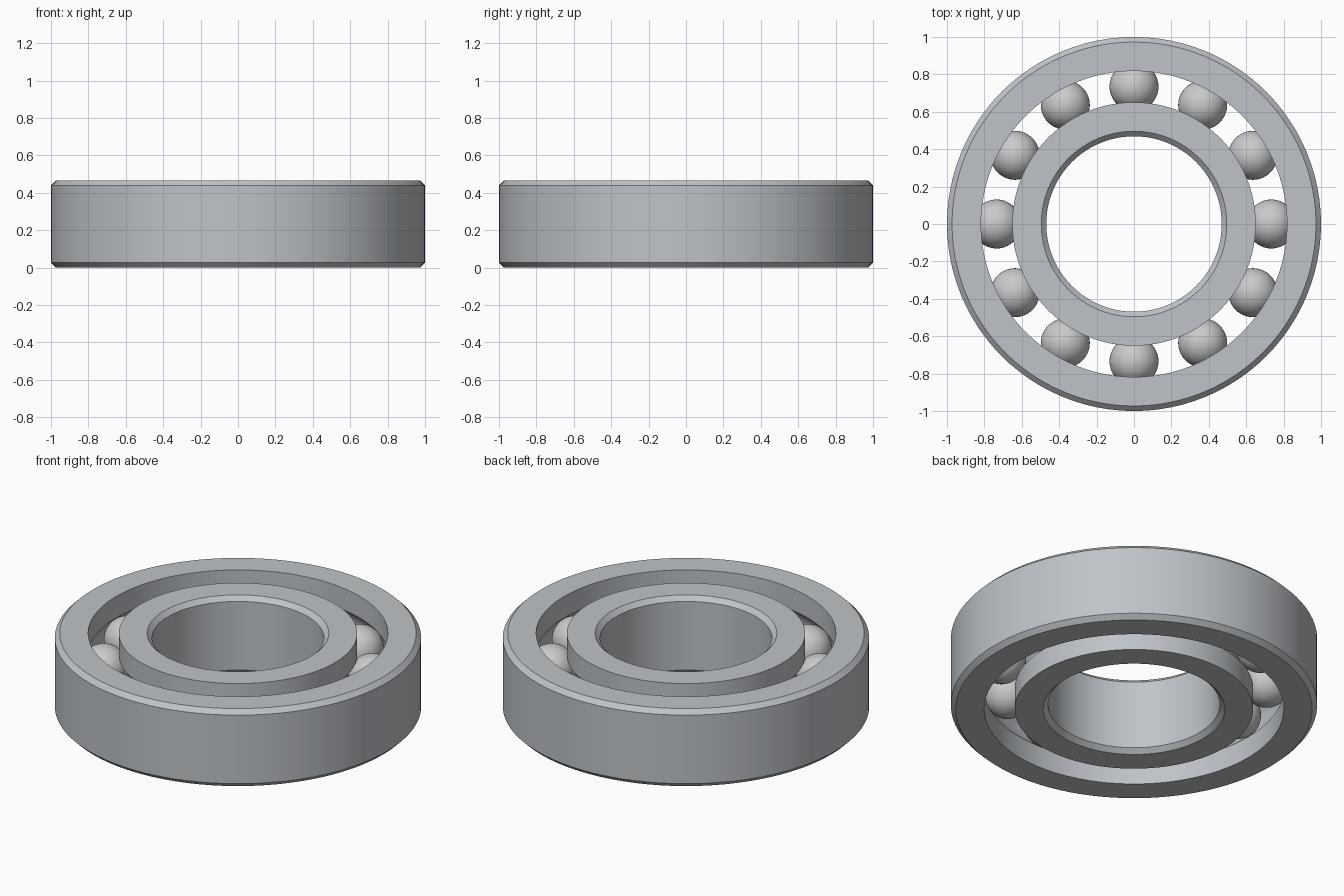
import bpy
import bmesh
from math import sin, cos, pi, sqrt, atan2, radians

old = bpy.data.objects.get("Cube")
if old:
    bpy.data.objects.remove(old)

HEIGHT = 0.467
MID = HEIGHT / 2
CHAMFER = 0.027
OUTER, BORE = 1.0, 0.469          # outside and bore radii
LAND_OUT, LAND_IN = 0.818, 0.651  # shoulders either side of the balls
PITCH = 0.7345                    # ball circle radius
BALL, GROOVE = 0.131, 0.1325
BALLS, SEGMENTS = 12, 96


def material(name, color):
    mat = bpy.data.materials.new(name)
    mat.use_nodes = True
    mat.diffuse_color = color
    mat.node_tree.nodes["Principled BSDF"].inputs["Base Color"].default_value = color
    return mat


steel = material("steel grey", (0.52, 0.55, 0.58, 1))
ball_steel = material("polished ball grey", (0.58, 0.59, 0.60, 1))


def finish(bm, name, mat, angle):
    bmesh.ops.recalc_face_normals(bm, faces=bm.faces)
    mesh = bpy.data.meshes.new(name)
    bm.to_mesh(mesh)
    bm.free()
    mesh.materials.append(mat)
    obj = bpy.data.objects.new(name, mesh)
    bpy.context.collection.objects.link(obj)
    bpy.ops.object.select_all(action="DESELECT")
    obj.select_set(True)
    bpy.context.view_layer.objects.active = obj
    bpy.ops.object.shade_smooth_by_angle(angle=radians(angle))
    return obj


def race(name, wall, land):
    """Ring with a chamfered wall and a ball groove in its land."""
    side = 1 if land > PITCH else -1
    profile = [(land, 0), (wall - side * CHAMFER, 0), (wall, CHAMFER),
               (wall, HEIGHT - CHAMFER), (wall - side * CHAMFER, HEIGHT), (land, HEIGHT)]
    # circular groove from the upper to the lower shoulder
    depth = abs(land - PITCH)
    half = atan2(sqrt(GROOVE ** 2 - depth ** 2), depth)
    steps = 14
    for i in range(steps + 1):
        a = half * (1 - 2 * i / steps)
        profile.append((PITCH + side * GROOVE * cos(a), MID + GROOVE * sin(a)))
    bm = bmesh.new()
    rings = []
    for k in range(SEGMENTS):
        t = 2 * pi * k / SEGMENTS
        rings.append([bm.verts.new((r * cos(t), r * sin(t), z)) for r, z in profile])
    n = len(profile)
    for k in range(SEGMENTS):
        a, b = rings[k], rings[(k + 1) % SEGMENTS]
        for i in range(n):
            j = (i + 1) % n
            bm.faces.new((a[i], a[j], b[j], b[i]))
    return finish(bm, name, mat=steel, angle=25)


race("outer_race", OUTER, LAND_OUT)
race("inner_race", BORE, LAND_IN)

# Rolling balls evenly spaced around the groove
for k in range(BALLS):
    bm = bmesh.new()
    bmesh.ops.create_uvsphere(bm, u_segments=40, v_segments=24, radius=BALL)
    ball = finish(bm, f"ball_{k + 1}", ball_steel, 30)
    t = 2 * pi * k / BALLS
    ball.location = (PITCH * cos(t), PITCH * sin(t), MID)
